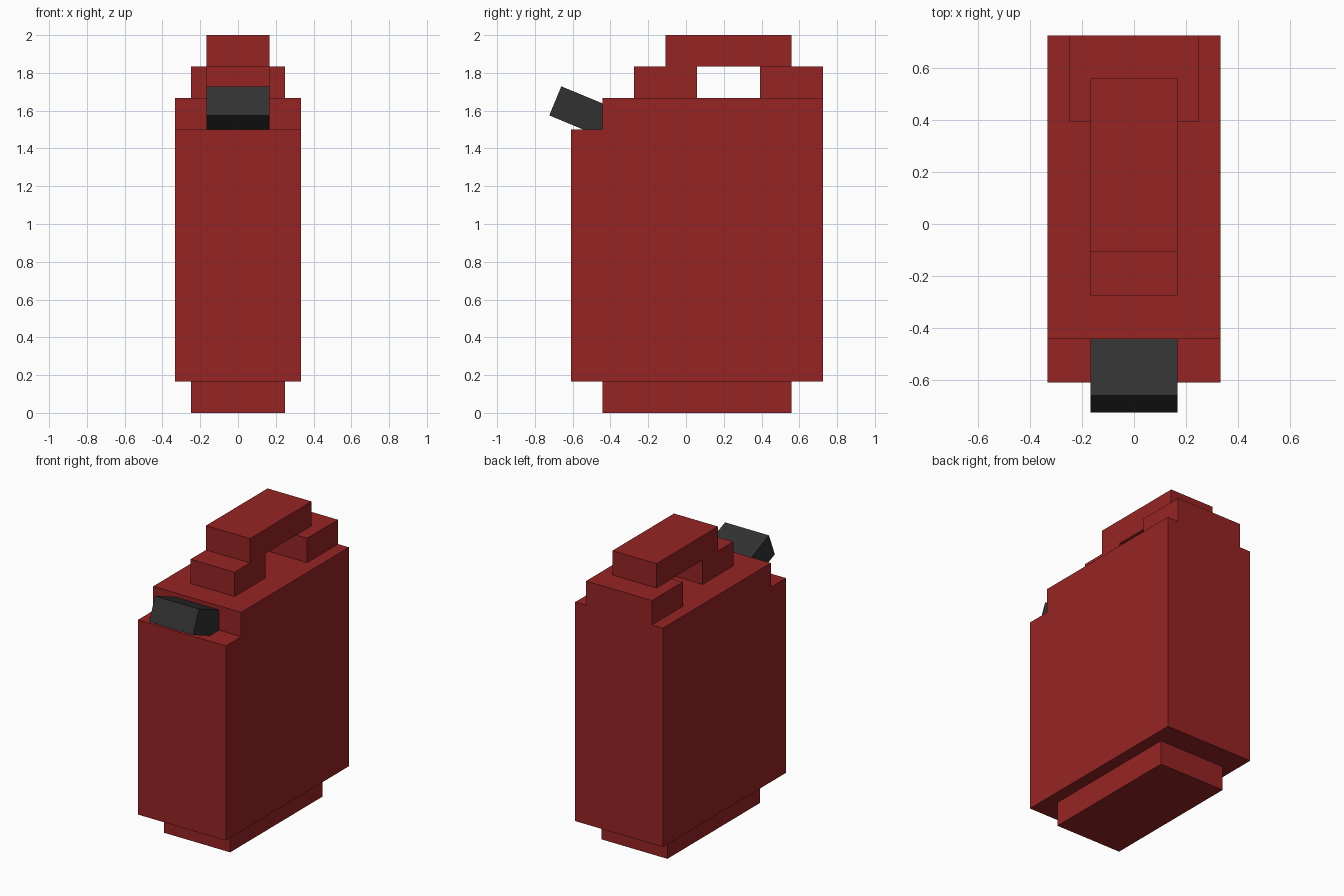
import bpy, bmesh, math

U = 1 / 6       # module size
BACK = 0.725    # y of the rear face

cube = bpy.data.objects.get("Cube")
if cube:
    bpy.data.objects.remove(cube, do_unlink=True)


def make_material(name, colour):
    mat = bpy.data.materials.new(name)
    mat.use_nodes = True
    mat.diffuse_color = colour
    mat.node_tree.nodes["Principled BSDF"].inputs["Base Color"].default_value = colour
    mat.roughness = 0.8
    return mat


red = make_material("dark red", (0.305, 0.0175, 0.0175, 1))
black = make_material("charcoal", (0.031, 0.031, 0.031, 1))


def extruded(name, half_width, profile, mat):
    """Extrude a side profile (modules forward of the rear, modules up) across x."""
    bm = bmesh.new()
    verts = [bm.verts.new((-half_width, BACK - d * U, h * U)) for d, h in profile]
    face = bm.faces.new(verts)
    new = bmesh.ops.extrude_face_region(bm, geom=[face])["geom"]
    moved = [v for v in new if isinstance(v, bmesh.types.BMVert)]
    bmesh.ops.translate(bm, verts=moved, vec=(2 * half_width, 0, 0))
    bmesh.ops.recalc_face_normals(bm, faces=bm.faces)
    mesh = bpy.data.meshes.new(name)
    bm.to_mesh(mesh)
    bm.free()
    mesh.materials.append(mat)
    obj = bpy.data.objects.new(name, mesh)
    bpy.context.collection.objects.link(obj)
    return obj


def block(d0, d1, h0, h1):
    return [(d0, h0), (d1, h0), (d1, h1), (d0, h1)]


# Base plinth and tank with a notch at the upper front
extruded("base", 1.5 * U, block(1, 7, 0, 1), red)
extruded("tank", 2 * U, [(0, 1), (8, 1), (8, 9), (7, 9), (7, 10), (0, 10)], red)

# Rear handle mount, then the grip with its front post
extruded("rear_handle_mount", 1.5 * U, block(0, 2, 10, 11), red)
extruded("handle", U, [(1, 11), (4, 11), (4, 10), (6, 10), (6, 11),
                       (5, 11), (5, 12), (1, 12)], red)

# Tilted spout set into the notch
bpy.ops.mesh.primitive_cube_add(size=1, location=(0, -0.538, 1.588),
                                rotation=(math.radians(-22.5), 0, 0))
spout = bpy.context.object
spout.name = "spout"
spout.scale = (2 * U, 2 * U, U)
spout.data.materials.append(black)
